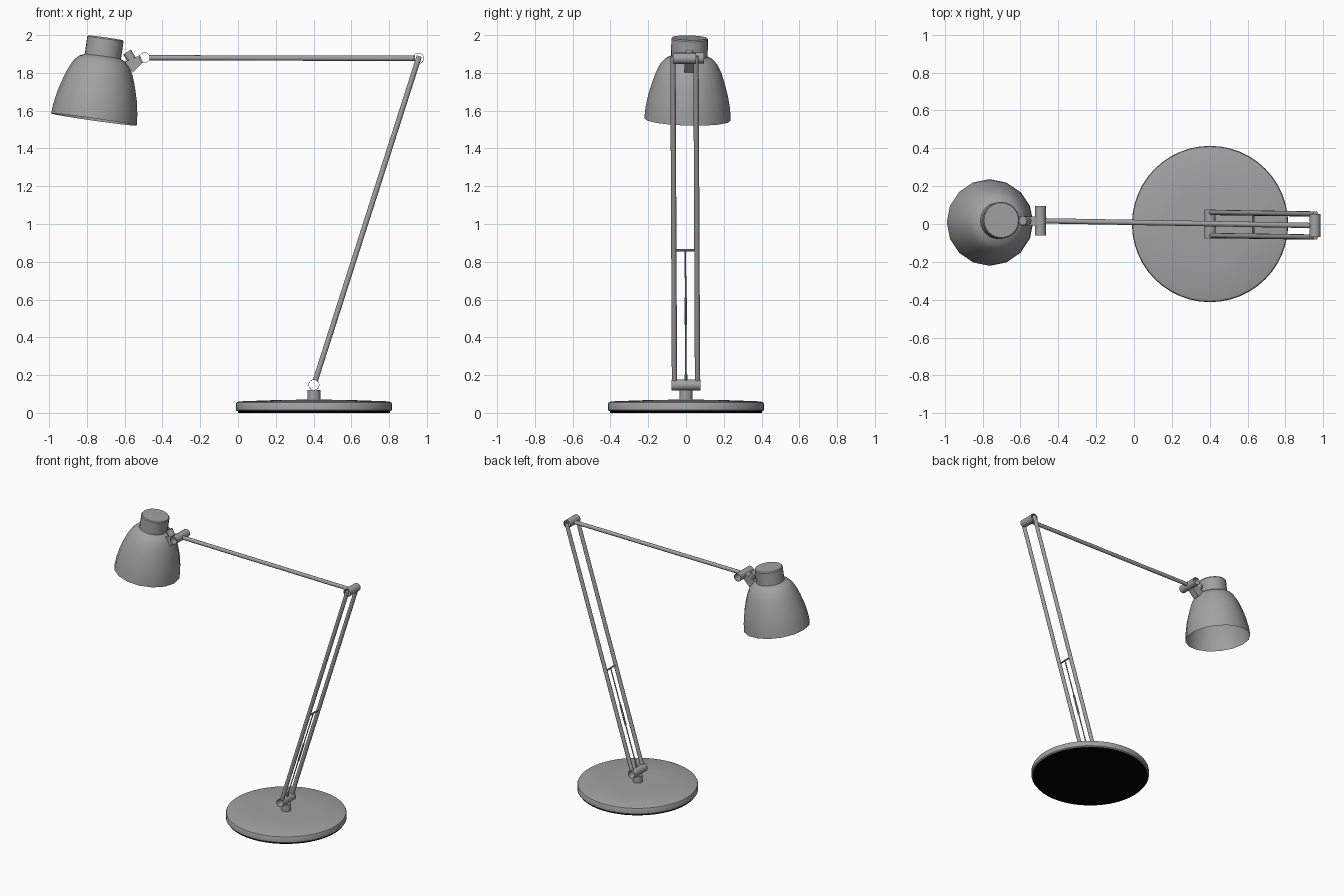
import bpy, bmesh, math
from mathutils import Vector

if "Cube" in bpy.data.objects:
    bpy.data.objects.remove(bpy.data.objects["Cube"])


def material(name, v):
    m = bpy.data.materials.new(name)
    m.diffuse_color = (v, v, v, 1)
    m.use_nodes = True
    m.node_tree.nodes["Principled BSDF"].inputs["Base Color"].default_value = m.diffuse_color
    return m


grey, dark = material("grey_metal", 0.36), material("dark_pad", 0.0)


def finish(name, bm, smooth=True, mat=grey):
    bmesh.ops.recalc_face_normals(bm, faces=bm.faces)
    me = bpy.data.meshes.new(name)
    bm.to_mesh(me)
    bm.free()
    ob = bpy.data.objects.new(name, me)
    bpy.context.collection.objects.link(ob)
    me.materials.append(mat)
    if smooth:
        bpy.ops.object.select_all(action='DESELECT')
        ob.select_set(True)
        bpy.context.view_layer.objects.active = ob
        bpy.ops.object.shade_smooth_by_angle(angle=math.radians(35))
    return ob


def lathe(name, profile, start, axis=(0, 0, 1), sides=16, mat=grey):
    """Spin (radius, distance) points around an axis; radius 0 closes the end."""
    start, axis = Vector(start), Vector(axis).normalized()
    rot = Vector((0, 0, 1)).rotation_difference(axis)
    bm = bmesh.new()
    rings = []
    for r, s in profile:
        n = sides if r > 0 else 1
        rings.append([bm.verts.new(start + rot @ Vector(
            (r * math.cos(2 * math.pi * i / n), r * math.sin(2 * math.pi * i / n), s)))
            for i in range(n)])
    for a, b in zip(rings, rings[1:]):
        for i in range(sides):
            j = (i + 1) % sides
            quad = [a[i % len(a)], a[j % len(a)], b[j % len(b)], b[i % len(b)]]
            bm.faces.new(list(dict.fromkeys(quad)))
    bmesh.ops.remove_doubles(bm, verts=bm.verts, dist=1e-6)
    return finish(name, bm, mat=mat)


def rod(name, a, b, r, sides=12):
    d = Vector(b) - Vector(a)
    return lathe(name, [(0, 0), (r, 0), (r, d.length), (0, d.length)], a, d, sides)


def joint_tube(name, c, half):
    """Hollow hinge tube along y with a thin wall."""
    o, i, n = 0.029, 0.0265, 2 * half
    lathe(name, [(i, 0), (o, 0), (o, n), (i, n), (i, 0)], Vector(c) - Vector((0, half, 0)), (0, 1, 0), 20)


# Base, dark pad underneath and stem
cx = 0.402
lathe("base_pad", [(0, 0), (0.402, 0), (0.402, 0.011), (0, 0.011)], (cx, 0, 0), sides=48, mat=dark)
lathe("base", [(0, 0.009), (0.406, 0.009), (0.413, 0.015), (0.413, 0.048), (0.409, 0.056),
               (0.395, 0.061), (0.20, 0.068), (0, 0.071)], (cx, 0, 0), sides=48)
rod("base_stem", (cx, 0, 0.065), (cx, 0, 0.122), 0.034, 20)

# Hinge tubes, open at both ends
low, elbow, head = Vector((cx, 0, 0.148)), Vector((0.956, -0.008, 1.877)), Vector((-0.495, 0.017, 1.88))
joint_tube("lower_joint", low, 0.077)
joint_tube("elbow_joint", elbow, 0.060)
joint_tube("head_joint", head, 0.078)

# Paired lower arms and single upper arm
along = (elbow - low).normalized()
for side, label in ((-1, "front"), (1, "back")):
    off = Vector((0, side * 0.061, 0))
    rod("lower_arm_" + label, low + off + along * 0.026, elbow + off + along * 0.012, 0.014)
toward = (head - elbow).normalized()
rod("upper_arm", elbow + toward * 0.02, head - toward * 0.026, 0.014)

# Cross bar with tension cable and its spring
mid = low.lerp(elbow, 0.412)
rod("cross_bar", mid - Vector((0, 0.055, 0)), mid + Vector((0, 0.055, 0)), 0.006, 8)
length = (mid - low).length
lathe("tension_cable", [(0.008, 0.027), (0.008, 0.055), (0.004, 0.065), (0.004, 0.33), (0.007, 0.34),
                        (0.007, 0.48), (0.004, 0.49), (0.004, length)], low, along, 8)

# Head bracket: flat block plus knob
bm = bmesh.new()
pts = [(-0.519, 1.894), (-0.503, 1.855), (-0.558, 1.802), (-0.606, 1.858), (-0.575, 1.868)]
face = bm.faces.new([bm.verts.new((x, -0.008, z)) for x, z in pts])
ext = bmesh.ops.extrude_face_region(bm, geom=[face])
bmesh.ops.translate(bm, vec=(0, 0.048, 0), verts=[v for v in ext["geom"] if isinstance(v, bmesh.types.BMVert)])
finish("head_bracket", bm, smooth=False)
rod("bracket_knob", (-0.54, 0.016, 1.832), (-0.587, 0.018, 1.91), 0.024, 16)

# Tilted open shade with cap
rim, top = Vector((-0.763, 0.008, 1.553)), Vector((-0.701, 0.02, 1.987))
lathe("lamp_shade", [(0.229, 0), (0.224, 0.06), (0.211, 0.13), (0.191, 0.20), (0.172, 0.255),
                     (0.150, 0.298), (0.126, 0.324), (0.095, 0.338)], rim, top - rim, 16)
lathe("shade_cap", [(0.097, 0.336), (0.097, 0.43), (0.092, 0.437), (0, 0.439)], rim, top - rim, 24)
